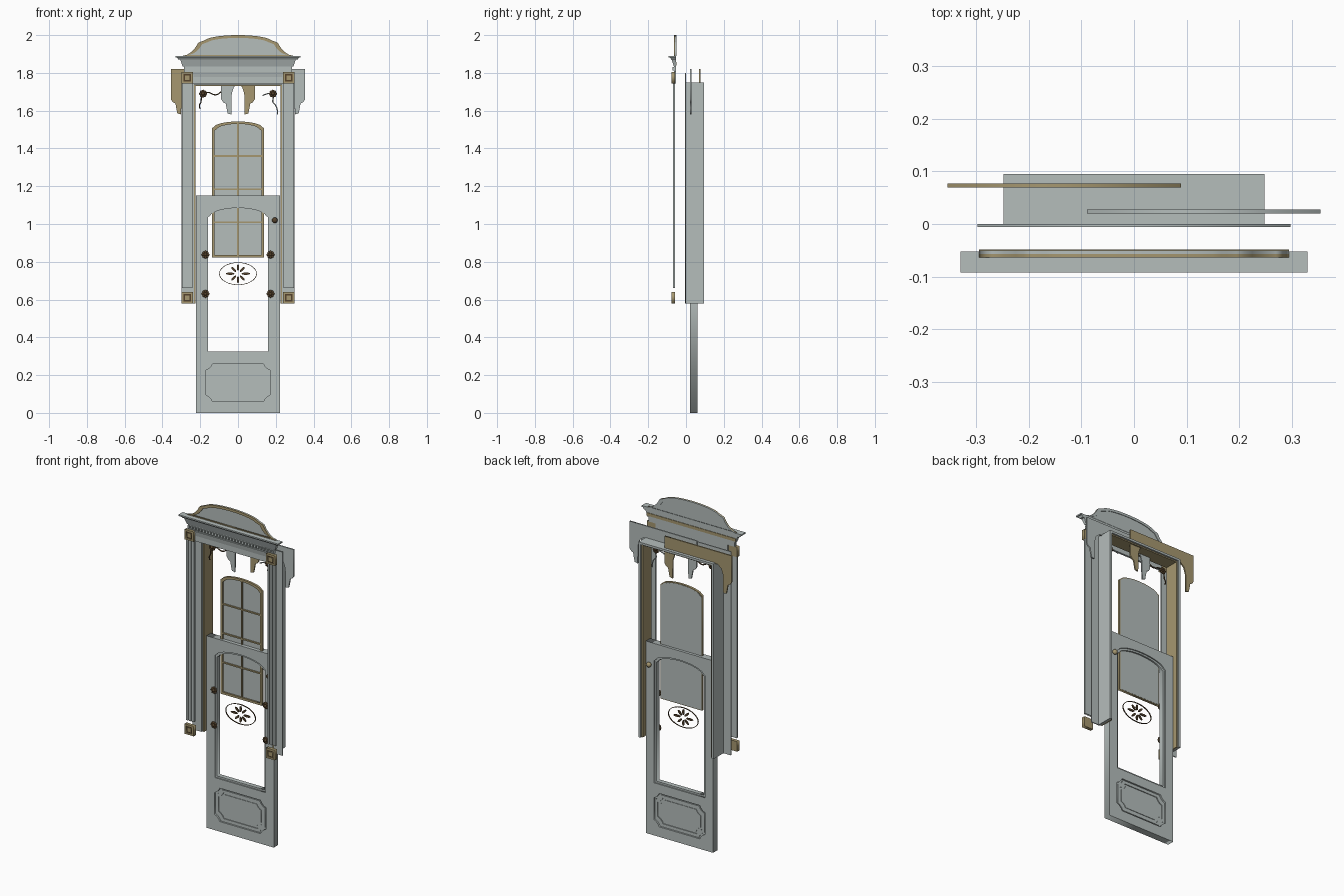
import bpy, bmesh
from math import sin, cos, pi, radians
from mathutils import Matrix, Vector

cube = bpy.data.objects.get("Cube")
if cube:
    bpy.data.objects.remove(cube, do_unlink=True)


def material(name, rgb):
    m = bpy.data.materials.new(name)
    m.use_nodes = True
    m.diffuse_color = (*rgb, 1)
    m.node_tree.nodes["Principled BSDF"].inputs["Base Color"].default_value = (*rgb, 1)
    return m


GREY = material("painted grey", (0.46, 0.51, 0.50))
BEIGE = material("bronze beige", (0.38, 0.31, 0.16))
BROWN = material("dark brown", (0.09, 0.055, 0.025))


def add(name, mesh, mat):
    mesh.materials.clear()
    mesh.materials.append(mat)
    ob = bpy.data.objects.new(name, mesh)
    bpy.context.collection.objects.link(ob)
    return ob


def box(name, x, y, z, mat, taper=0):
    """Box from ranges; taper pulls in the bottom at the front and the ends."""
    bm = bmesh.new()
    bmesh.ops.create_cube(bm, size=1)
    for v in bm.verts:
        low, front = v.co.z < 0, v.co.y < 0
        side = 1 if v.co.x > 0 else -1
        v.co = Vector((x[side > 0], y[0 if front else 1], z[0 if low else 1]))
        if low:
            v.co.x -= side * taper
            v.co.y += taper if front else 0
    me = bpy.data.meshes.new(name)
    bm.to_mesh(me)
    bm.free()
    return add(name, me, mat)


def plate(name, outlines, y, mat):
    """Upright plate from x-z outlines; inner outlines become holes."""
    cu = bpy.data.curves.new(name, "CURVE")
    cu.dimensions = "2D"
    cu.fill_mode = "BOTH"
    cu.extrude = (y[1] - y[0]) / 2
    for pts in outlines:
        sp = cu.splines.new("POLY")
        sp.points.add(len(pts) - 1)
        for p, (a, b) in zip(sp.points, pts):
            p.co = (a, b, 0, 1)
        sp.use_cyclic_u = True
    tmp = bpy.data.objects.new("tmp", cu)
    me = bpy.data.meshes.new_from_object(tmp)
    bpy.data.objects.remove(tmp)
    me.transform(Matrix.Translation((0, sum(y) / 2, 0)) @ Matrix.Rotation(radians(90), 4, "X"))
    return add(name, me, mat)


def wire(name, pts, y, r, mat):
    cu = bpy.data.curves.new(name, "CURVE")
    cu.dimensions = "3D"
    cu.bevel_depth, cu.bevel_resolution = r, 1
    sp = cu.splines.new("NURBS")
    sp.points.add(len(pts) - 1)
    for p, (a, b) in zip(sp.points, pts):
        p.co = (a, y, b, 1)
    sp.use_endpoint_u = True
    tmp = bpy.data.objects.new("tmp", cu)
    me = bpy.data.meshes.new_from_object(tmp)
    bpy.data.objects.remove(tmp)
    return add(name, me, mat)


def ball(name, loc, scale, mat):
    bm = bmesh.new()
    bmesh.ops.create_uvsphere(bm, u_segments=12, v_segments=8, radius=1)
    me = bpy.data.meshes.new(name)
    bm.to_mesh(me)
    bm.free()
    me.transform(Matrix.Translation(loc) @ Matrix.Diagonal((*scale, 1)))
    me.shade_smooth()
    return add(name, me, mat)


def rect(x0, x1, z0, z1):
    return [(x0, z0), (x1, z0), (x1, z1), (x0, z1)]


def ellipse(cx, cz, rx, rz, n=32, tilt=0):
    pts = []
    for i in range(n):
        a, b = rx * cos(2 * pi * i / n), rz * sin(2 * pi * i / n)
        pts.append((cx + a * cos(tilt) - b * sin(tilt), cz + a * sin(tilt) + b * cos(tilt)))
    return pts


def arched(w, z0, spring, top, shoulder=0.012, inset=0, n=16):
    """Outline with a segmental arch rising from small shoulders."""
    w, z0, spring, top = w - inset, z0 + inset, spring - inset, top - inset
    a = w - shoulder
    arc = [(a * cos(pi * i / n), spring + (top - spring) * sin(pi * i / n) ** 1.2) for i in range(1, n)]
    return [(-w, z0), (w, z0), (w, spring - 0.008), (a, spring)] + arc + [(-a, spring), (-w, spring - 0.008)]


def notched(w, zc, h, n):
    """Panel outline with stepped corners."""
    q = [(w, h - n), (w - n * 0.4, h - n * 0.8), (w - n * 0.8, h - n * 0.4), (w - n, h)]
    pts = q + [(-a, b) for a, b in reversed(q)]
    pts += [(-a, -b) for a, b in q] + [(a, -b) for a, b in reversed(q)]
    return [(a, zc + b) for a, b in pts]


# Door leaf with its arched opening and lower panel
opening = (0.168, 0.315, 1.055, 1.095)
DY = (0.02, 0.062)
plate("door_leaf", [rect(-0.223, 0.223, 0, 1.15), arched(*opening), notched(0.17, 0.16, 0.1, 0.035)], DY, GREY)
plate("opening_moulding", [arched(*opening), arched(*opening, inset=0.01)], (0.027, 0.055), GREY)
plate("lower_panel", [notched(0.17, 0.16, 0.1, 0.035)], (0.03, 0.052), GREY)
plate("panel_moulding", [notched(0.162, 0.16, 0.092, 0.035), notched(0.148, 0.16, 0.078, 0.035)], (0.025, 0.057), GREY)
plate("raised_panel", [notched(0.135, 0.16, 0.066, 0.03)], (0.027, 0.055), GREY)

# Tall window behind the door opening
win = (0.138, 0.822, 1.515, 1.543)
plate("window_glass", [arched(*win, inset=0.004)], (0.041, 0.046), GREY)
plate("window_frame", [arched(*win), arched(*win, inset=0.013)], (0.031, 0.045), BEIGE)
box("upright_glazing_bar", (-0.004, 0.004), (0.034, 0.042), (0.83, 1.535), BEIGE)
for z in (1.01, 1.185, 1.36):
    box("cross_glazing_bar", (-0.13, 0.13), (0.034, 0.042), (z - 0.004, z + 0.004), BEIGE)

# Oval ornament with leaves
plate("oval_ring", [ellipse(0, 0.737, 0.1, 0.06), ellipse(0, 0.737, 0.097, 0.057)], (0.022, 0.028), BROWN)
for i in range(8):
    a = i * pi / 4
    r = 0.042 if i % 4 == 0 else 0.032
    leaf = ellipse(r * cos(a), 0.737 + r * sin(a), r * 0.55, 0.0065, 10, a)
    plate("oval_leaf", [leaf], (0.022, 0.028), BROWN)


# Rosettes and door knob
def rosette(x, y, z):
    ball("rosette_centre", (x, y - 0.003, z), (0.009, 0.009, 0.009), BROWN)
    for i in range(8):
        a = i * pi / 4
        ball("rosette_petal", (x + 0.013 * cos(a), y, z + 0.013 * sin(a)), (0.008, 0.005, 0.008), BROWN)


for s in (-1, 1):
    for z in (0.63, 0.838):
        rosette(s * 0.172, 0.018, z)
    rosette(s * 0.185, 0.02, 1.69)
ball("front_knob", (0.195, 0.012, 1.02), (0.015, 0.012, 0.015), BROWN)
ball("back_knob", (0.195, 0.074, 1.02), (0.015, 0.013, 0.015), BEIGE)

# Hanging vine scrolls
wire("left_vine", [(-0.2, 1.61), (-0.21, 1.63), (-0.19, 1.64), (-0.2, 1.68), (-0.15, 1.71), (-0.12, 1.67), (-0.09, 1.70)],
     0.02, 0.0035, BROWN)
wire("right_vine", [(0.13, 1.68), (0.17, 1.70), (0.2, 1.68), (0.17, 1.64), (0.21, 1.63), (0.21, 1.58)],
     0.02, 0.0035, GREY)

# Frame lining: grey outside, beige inside
for s in (-1, 1):
    box("frame_jamb", sorted((s * 0.248, s * 0.234)), (0, 0.095), (0.58, 1.75), GREY)
    box("jamb_lining", sorted((s * 0.234, s * 0.226)), (0.002, 0.085), (0.58, 1.735), BEIGE)
box("frame_head", (-0.248, 0.248), (0, 0.095), (1.737, 1.75), GREY)
box("head_lining", (-0.234, 0.234), (0.002, 0.085), (1.73, 1.737), BEIGE)
casing = [(-0.298, 0.58), (-0.238, 0.58), (-0.238, 1.737)]
casing += [(-x, z) for x, z in reversed(casing)] + [(0.298, 1.8), (-0.298, 1.8)]
plate("casing", [casing], (-0.006, 0), GREY)

# Fluted pilasters with square corner blocks
for s in (-1, 1):
    c = s * 0.269
    box("pilaster", (c - 0.027, c + 0.027), (-0.063, -0.058), (0.66, 1.745), GREY)
    for k in (-1, 0, 1):
        box("pilaster_reed", (c + k * 0.02 - 0.006, c + k * 0.02 + 0.006), (-0.069, -0.063), (0.66, 1.745), GREY)
    for z in (0.61, 1.775):
        def sq(h):
            return rect(c - h, c + h, z - h, z + h)
        plate("corner_block", [sq(0.03)], (-0.07, -0.058), BEIGE)
        plate("block_rim", [sq(0.03), sq(0.02)], (-0.078, -0.07), BEIGE)
        plate("block_recess", [sq(0.02)], (-0.072, -0.07), BROWN)
        plate("block_centre", [sq(0.012)], (-0.077, -0.072), BEIGE)

# Entablature: lintel, dentils and stepped cornice (half width, front, z range, taper)
for name, w, y, z, t in (("lintel", 0.24, -0.064, (1.745, 1.806), 0),
                         ("lintel_band", 0.24, -0.07, (1.778, 1.806), 0.005),
                         ("frieze", 0.285, -0.064, (1.806, 1.835), 0),
                         ("bed_moulding", 0.305, -0.076, (1.833, 1.87), 0.012),
                         ("cornice", 0.33, -0.092, (1.87, 1.89), 0.015),
                         ("cornice_edge", 0.33, -0.092, (1.882, 1.89), 0)):
    box(name, (-w, w), (y, -0.052), z, GREY, t)
for i in range(29):
    x = (i - 14) * 0.02
    box("dentil", (x - 0.006, x + 0.006), (-0.071, -0.063), (1.813, 1.83), GREY)
box("back_strip", (-0.295, 0.295), (-0.053, -0.049), (1.84, 1.858), BEIGE)

# Curved crest
half = [(0.295, 1.89), (0.27, 1.896), (0.245, 1.912), (0.225, 1.935), (0.21, 1.96), (0.195, 1.966)]
half += [(0.18 * cos(i * pi / 16), 1.966 + 0.034 * sin(i * pi / 16)) for i in range(1, 8)]
crest = half + [(0, 2.0)] + [(-x, z) for x, z in reversed(half)]
inner = [(x * 0.9, 1.895 + (z - 1.89) * 0.82) for x, z in crest]
plate("crest_panel", [crest], (-0.057, -0.053), GREY)
plate("crest_rim", [crest, inner], (-0.064, -0.057), BEIGE)
plate("crest_back_rim", [crest, inner], (-0.053, -0.05), GREY)

# Two overlapping bracket boards, mirrored
leg = [(0.222, 1.82), (0.222, 1.66), (0.212, 1.645), (0.198, 1.638), (0.194, 1.615), (0.188, 1.585),
       (0.168, 1.58), (0.166, 1.69), (0.155, 1.725), (0.13, 1.745)]
board = leg + [(-x, z) for x, z in reversed(leg)]
for name, s, y, mat in (("beige_bracket_board", -1, 0.073, BEIGE), ("grey_bracket_board", 1, 0.024, GREY)):
    plate(name, [[(s * (x + 0.133), z) for x, z in board]], (y - 0.004, y + 0.004), mat)
